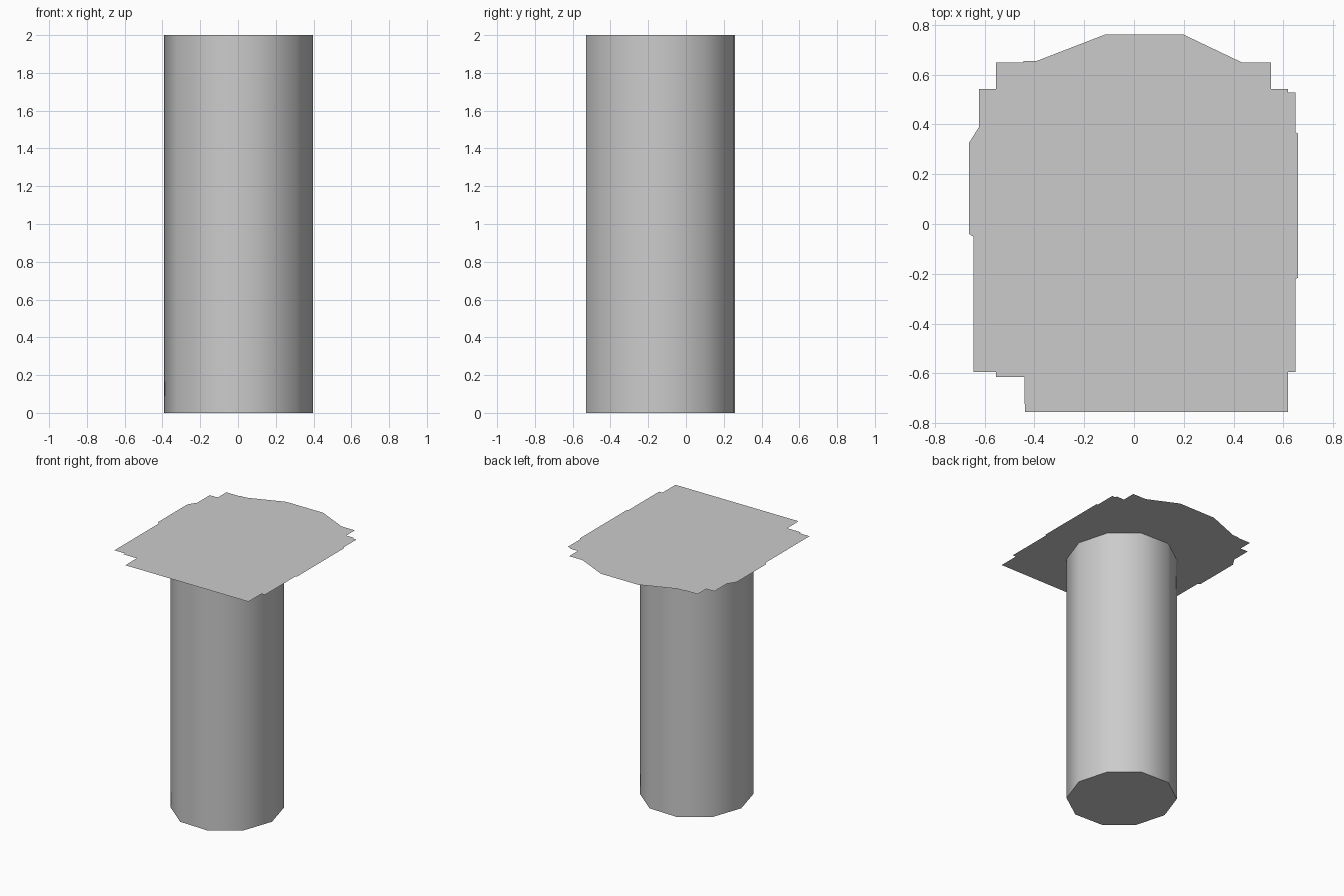
import bpy
import bmesh
import math
from mathutils import Matrix

HEIGHT = 2.0

default_cube = bpy.data.objects.get("Cube")
if default_cube:
    bpy.data.objects.remove(default_cube, do_unlink=True)


def make_material(name, colour):
    material = bpy.data.materials.new(name)
    material.use_nodes = True
    material.diffuse_color = colour
    material.node_tree.nodes["Principled BSDF"].inputs["Base Color"].default_value = colour
    return material


def make_object(name, bm, material):
    mesh = bpy.data.meshes.new(name)
    bm.to_mesh(mesh)
    bm.free()
    mesh.materials.append(material)
    obj = bpy.data.objects.new(name, mesh)
    bpy.context.collection.objects.link(obj)
    return obj


grey = make_material("plain grey", (0.6, 0.6, 0.6, 1))

# Column: ten-sided, slightly oval, closed below and covered by the slab above
bm = bmesh.new()
bmesh.ops.create_circle(bm, cap_ends=True, segments=10, radius=1)
bmesh.ops.transform(
    bm,
    matrix=Matrix.Translation((0.003, -0.135, 0))
    @ Matrix.Diagonal((0.394, 0.41, 1, 1))
    @ Matrix.Rotation(math.radians(88), 4, "Z"),
    verts=bm.verts,
)
base = bm.faces[:][0]
if base.normal.z > 0:
    base.normal_flip()
walls = bmesh.ops.extrude_edge_only(bm, edges=base.edges[:])
top_ring = [v for v in walls["geom"] if isinstance(v, bmesh.types.BMVert)]
bmesh.ops.translate(bm, verts=top_ring, vec=(0, 0, HEIGHT))
bmesh.ops.recalc_face_normals(bm, faces=bm.faces)
base.normal_update()
if base.normal.z > 0:
    bmesh.ops.reverse_faces(bm, faces=bm.faces)
column = make_object("column", bm, grey)

# Smooth walls, sharp rim at the base
bpy.ops.object.select_all(action="DESELECT")
column.select_set(True)
bpy.context.view_layer.objects.active = column
bpy.ops.object.shade_smooth_by_angle(angle=math.radians(50))

# Top slab: a flat sheet with a stepped outline
outline = [
    (-.118, .76), (-.39, .655), (-.443, .655), (-.443, .648), (-.554, .648),
    (-.554, .542), (-.622, .542), (-.622, .39), (-.663, .325), (-.663, -.04),
    (-.645, -.05), (-.645, -.595), (-.554, -.595), (-.554, -.614), (-.44, -.614),
    (-.44, -.7), (-.437, -.755), (.619, -.755), (.619, -.595), (.648, -.595),
    (.648, -.22), (.659, -.216), (.659, .362), (.648, .37), (.648, .528),
    (.618, .528), (.618, .542), (.55, .542), (.55, .648), (.435, .648), (.2, .76),
]
bm = bmesh.new()
bm.faces.new([bm.verts.new((x, y, HEIGHT)) for x, y in outline])
make_object("top_slab", bm, grey)
